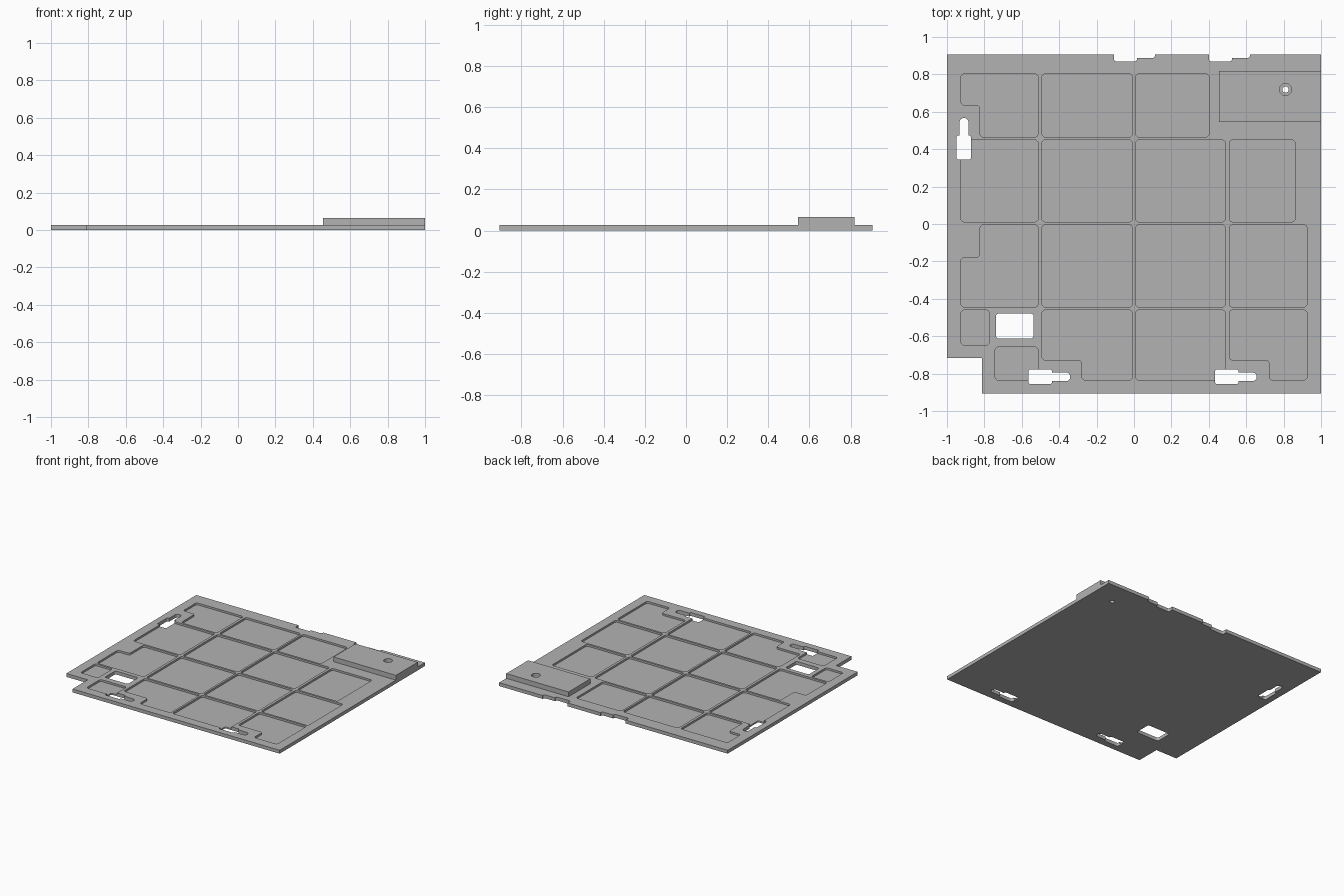
import bpy
import bmesh

cube = bpy.data.objects.get("Cube")
if cube:
    bpy.data.objects.remove(cube, do_unlink=True)

# Main heights and edges
HALF_DEPTH = 0.907
PLATE_TOP = 0.027
TRAY_FLOOR = 0.012
BLOCK_TOP = 0.065
ABOVE, BELOW = 0.2, -0.1

grey = bpy.data.materials.new("plain grey")
grey.use_nodes = True
colour = (0.45, 0.45, 0.45, 1)
grey.diffuse_color = colour
grey.node_tree.nodes["Principled BSDF"].inputs["Base Color"].default_value = colour


def rect(left, right, front, back):
    return [(left, front), (right, front), (right, back), (left, back)]


def add_prism(bm, outline, low, high, radius=0.0):
    """Extrude a flat outline, with rounded corners if a radius is given."""
    part = bmesh.new()
    part.faces.new([part.verts.new((x, y, low)) for x, y in outline])
    if radius:
        bmesh.ops.bevel(part, geom=part.verts[:], offset=radius, segments=4,
                        profile=0.5, affect='VERTICES')
    grown = bmesh.ops.extrude_face_region(part, geom=part.faces[:])
    tops = [v for v in grown["geom"] if isinstance(v, bmesh.types.BMVert)]
    bmesh.ops.translate(part, verts=tops, vec=(0, 0, high - low))
    bmesh.ops.recalc_face_normals(part, faces=part.faces[:])
    mesh = bpy.data.meshes.new("part")
    part.to_mesh(mesh)
    part.free()
    bm.from_mesh(mesh)
    bpy.data.meshes.remove(mesh)


def add_cylinder(bm, centre, radius, low, high):
    made = bmesh.ops.create_cone(bm, cap_ends=True, segments=32, radius1=radius,
                                 radius2=radius, depth=high - low)
    bmesh.ops.translate(bm, verts=made["verts"], vec=(*centre, (low + high) / 2))


def make_object(name, bm):
    mesh = bpy.data.meshes.new(name)
    bm.to_mesh(mesh)
    bm.free()
    mesh.materials.append(grey)
    obj = bpy.data.objects.new(name, mesh)
    bpy.context.collection.objects.link(obj)
    return obj


def combine(base, tool, operation):
    """Apply a boolean and throw the tool away."""
    mod = base.modifiers.new(tool.name, 'BOOLEAN')
    mod.operation, mod.object, mod.solver = operation, tool, 'EXACT'
    bpy.context.view_layer.objects.active = base
    bpy.ops.object.modifier_apply(modifier=mod.name)
    bpy.data.objects.remove(tool, do_unlink=True)


# Base plate with its missing corner
bm = bmesh.new()
plate_outline = rect(-1, 1, -HALF_DEPTH, HALF_DEPTH)
plate_outline[:1] = [(-1, -0.717), (-0.813, -0.717), (-0.813, -HALF_DEPTH)]
add_prism(bm, plate_outline, 0, PLATE_TOP)
plate = make_object("base_plate", bm)

# Raised block at the back corner
bm = bmesh.new()
add_prism(bm, rect(0.455, 1, 0.545, 0.818), 0, BLOCK_TOP)
combine(plate, make_object("raised_block", bm), 'UNION')

# Shallow trays between the ribs
columns = [(-0.925, -0.513), (-0.492, -0.008), (0.008, 0.489), (0.51, 0.925)]
rows = [(0.465, 0.802), (0.011, 0.449), (-0.444, -0.005), (-0.834, -0.46)]
trays = {(c, r): rect(*columns[c], *rows[r]) for c in range(4) for r in range(4)}
del trays[3, 0], trays[0, 3]
trays[2, 0] = rect(columns[2][0], 0.401, *rows[0])
trays[3, 1] = rect(columns[3][0], 0.861, *rows[1])
trays["small_left"] = rect(columns[0][0], -0.773, -0.647, rows[3][1])
trays["small_front"] = rect(-0.743, columns[0][1], rows[3][0], -0.658)


def notch_tray(key, corner, x, y):
    """Step in a left corner: 0 is the front one, 3 the back one."""
    cx, cy = trays[key][corner]
    step = [(cx, y), (x, y), (x, cy)]
    trays[key][corner:corner + 1] = step if corner == 0 else step[::-1]


notch_tray((0, 0), 0, -0.823, 0.636)
notch_tray((0, 2), 3, -0.823, -0.179)
notch_tray((1, 3), 0, -0.278, -0.727)
notch_tray((3, 3), 0, 0.724, -0.727)

bm = bmesh.new()
for outline in trays.values():
    add_prism(bm, outline, TRAY_FLOOR, ABOVE, 0.018)
combine(plate, make_object("trays", bm), 'DIFFERENCE')

# Through cuts: window, wide and narrow keyhole parts, back edge notches
wide, narrow = bmesh.new(), bmesh.new()


def cut(bm, outline, radius):
    add_prism(bm, outline, BELOW, ABOVE, radius)


cut(wide, rect(-0.738, -0.537, -0.612, -0.479), 0.015)
for x in (-0.564, 0.433):
    cut(wide, rect(x, x + 0.126, -0.856, -0.778), 0.01)
    cut(narrow, rect(x + 0.06, x + 0.223, -0.84, -0.794), 0.022)
cut(wide, rect(-0.949, -0.872, 0.345, 0.473), 0.01)
cut(narrow, rect(-0.933, -0.885, 0.4, 0.567), 0.023)
for x in (-0.107, 0.401):
    cut(wide, rect(x, x + 0.123, 0.869, 1), 0.012)
    cut(narrow, rect(x + 0.06, x + 0.219, 0.888, 1), 0.012)

# Stepped screw hole through the block
screw = (0.81, 0.719)
add_cylinder(wide, screw, 0.032, PLATE_TOP, ABOVE)
add_cylinder(narrow, screw, 0.017, BELOW, ABOVE)
combine(plate, make_object("wide_cuts", wide), 'DIFFERENCE')
combine(plate, make_object("narrow_cuts", narrow), 'DIFFERENCE')

# Smooth the rounded corners, keep the rest crisp
bpy.ops.object.select_all(action='DESELECT')
plate.select_set(True)
bpy.context.view_layer.objects.active = plate
bpy.ops.object.shade_smooth_by_angle()
